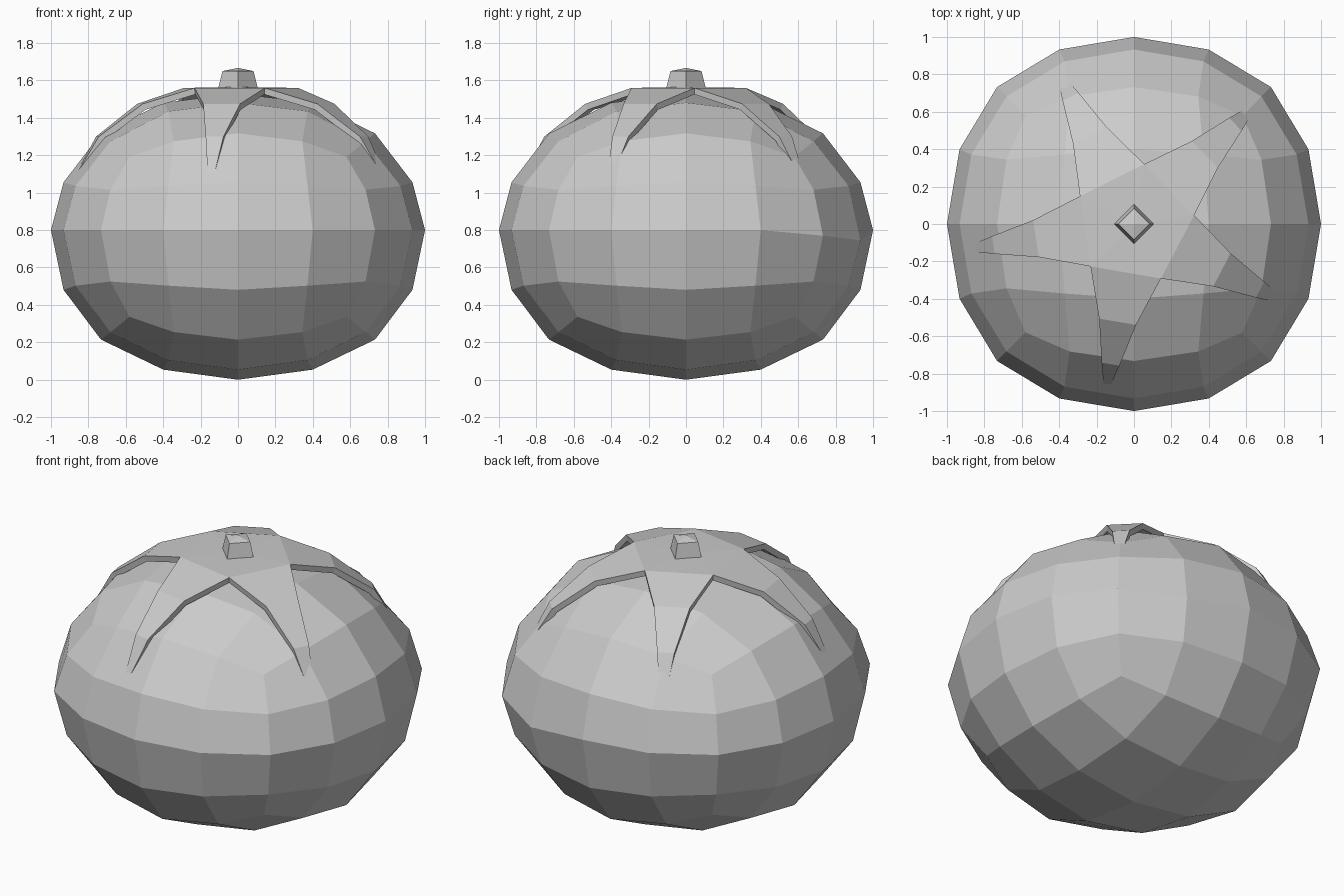
import bpy, bmesh, math
from mathutils import Vector

if "Cube" in bpy.data.objects:
    bpy.data.objects.remove(bpy.data.objects["Cube"])


def make_object(name, bm):
    bmesh.ops.recalc_face_normals(bm, faces=bm.faces)
    mesh = bpy.data.meshes.new(name)
    bm.to_mesh(mesh)
    bm.free()
    obj = bpy.data.objects.new(name, mesh)
    bpy.context.collection.objects.link(obj)
    return obj


# Fruit body: a cube subdivided twice, normalised, then squashed
bpy.ops.mesh.primitive_cube_add(size=2)
fruit = bpy.context.object
fruit.name = fruit.data.name = "fruit_body"
sub = fruit.modifiers.new("subdivide", 'SUBSURF')
sub.levels = 2
sub.use_limit_surface = False
bpy.ops.object.modifier_apply(modifier=sub.name)
size = max(v.co.x for v in fruit.data.vertices)
for v in fruit.data.vertices:
    v.co /= size
    x, y, z = v.co
    if z > 0.01:
        z *= 0.56 + 0.17 * min(1, z / 0.85)   # flatter upper half
    else:
        z *= 0.8
    # slight dent in the rear equator
    if abs(z) < 0.01 and y > 0.6 and x > 0.2:
        z = -0.055 if x < 0.6 else -0.03
    v.co = (x, y, z + 0.8)
for p in fruit.data.polygons:
    p.use_smooth = False

# Leafy calyx: five pointed sepals around a flat centre
# each row: distance from centre, half width, height
ROWS = [(0.262, 0.192, 1.56), (0.53, 0.10, 1.475),
        (0.76, 0.048, 1.30), (0.895, 0.013, 1.065)]
bm = bmesh.new()
centre = bm.verts.new((0, 0, 1.565))
for k in range(5):
    a = math.radians(-99.5 + 72 * k)
    out = Vector((math.cos(a), math.sin(a), 0))
    side = Vector((-math.sin(a), math.cos(a), 0))
    rows = [[bm.verts.new(out * r + side * s * w + Vector((0, 0, z)))
             for s in (-1, 1)] for r, w, z in ROWS]
    bm.faces.new((centre, *rows[0]))
    for p, q in zip(rows, rows[1:]):
        bm.faces.new((p[0], q[0], q[1], p[1]))
bmesh.ops.remove_doubles(bm, verts=bm.verts, dist=0.01)
calyx = make_object("calyx", bm)
if calyx.data.polygons[0].normal.z < 0:
    calyx.data.flip_normals()
solid = calyx.modifiers.new("thickness", 'SOLIDIFY')
solid.thickness = 0.035
solid.offset = -1

# Stem: tapered four-sided stub with a low point
bm = bmesh.new()
rings = [[bm.verts.new((r * math.cos(i * math.pi / 2), r * math.sin(i * math.pi / 2), z))
          for i in range(4)] for r, z in ((0.108, 1.55), (0.083, 1.65))]
tip = bm.verts.new((0, 0, 1.667))
bm.faces.new(rings[0])
for i in range(4):
    j = (i + 1) % 4
    bm.faces.new((rings[0][i], rings[0][j], rings[1][j], rings[1][i]))
    bm.faces.new((rings[1][i], rings[1][j], tip))
make_object("stem", bm)
